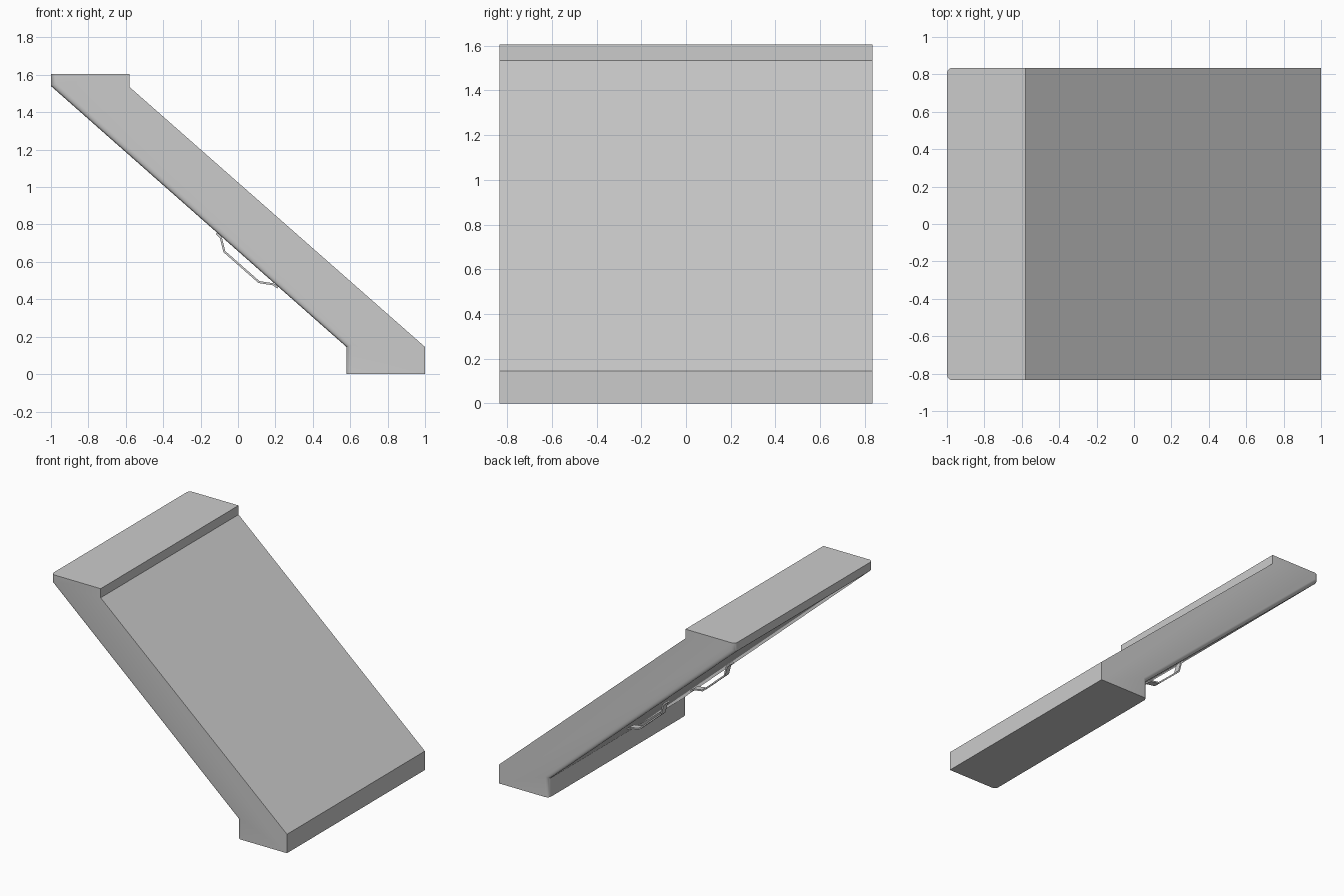
import bpy, bmesh
from mathutils import Vector

if "Cube" in bpy.data.objects:
    bpy.data.objects.remove(bpy.data.objects["Cube"])


def prism(name, profile, y0, y1, round_edges=(), radius=0.03):
    """Extrude an XZ profile along y; round the end edges of chosen sides."""
    bm = bmesh.new()
    near = [bm.verts.new((x, y0, z)) for x, z in profile]
    far = [bm.verts.new((x, y1, z)) for x, z in profile]
    n = len(profile)
    bm.faces.new(near)
    bm.faces.new(far[::-1])
    for i in range(n):
        j = (i + 1) % n
        bm.faces.new((near[j], near[i], far[i], far[j]))
    bmesh.ops.recalc_face_normals(bm, faces=bm.faces)
    if round_edges:
        edges = [bm.edges.get((ring[i], ring[(i + 1) % n]))
                 for ring in (near, far) for i in round_edges]
        bmesh.ops.bevel(bm, geom=edges, offset=radius, segments=4,
                        profile=0.5, affect='EDGES')
    mesh = bpy.data.meshes.new(name)
    bm.to_mesh(mesh)
    bm.free()
    obj = bpy.data.objects.new(name, mesh)
    bpy.context.collection.objects.link(obj)
    return obj


def strip(path, thickness):
    """Turn an open XZ path into a closed thin strip with mitred corners."""
    pts = [Vector(p) for p in path]
    left, right = [], []
    for i, p in enumerate(pts):
        a = (p - pts[i - 1]).normalized() if i else (pts[1] - p).normalized()
        b = (pts[i + 1] - p).normalized() if i < len(pts) - 1 else a
        t = (a + b).normalized()
        off = Vector((-t.y, t.x)) * (thickness / 2) / max(t.dot(a), 0.5)
        left.append(p + off)
        right.append(p - off)
    return left + right[::-1]


# Sloped slab with flat ends; the three back sides have rounded corners
slab = prism("sloped_slab", [
    (-1, 1.605), (-1, 1.54), (0.58, 0.145), (0.58, 0),
    (1, 0), (1, 0.145), (-0.58, 1.535), (-0.58, 1.605)],
    -0.835, 0.835, round_edges=(0, 1, 2))
bpy.context.view_layer.objects.active = slab
slab.select_set(True)
bpy.ops.object.shade_smooth_by_angle(angle=0.6)

# Pair of bent strap handles on the underside
handle_path = [(-0.115, 0.752), (-0.092, 0.73), (-0.073, 0.655),
               (0.112, 0.492), (0.188, 0.48), (0.213, 0.462)]
handle = prism("underside_handles", strip(handle_path, 0.011), 0.36, 0.41)
mirror = handle.modifiers.new("mirror", 'MIRROR')
mirror.use_axis = (False, True, False)
